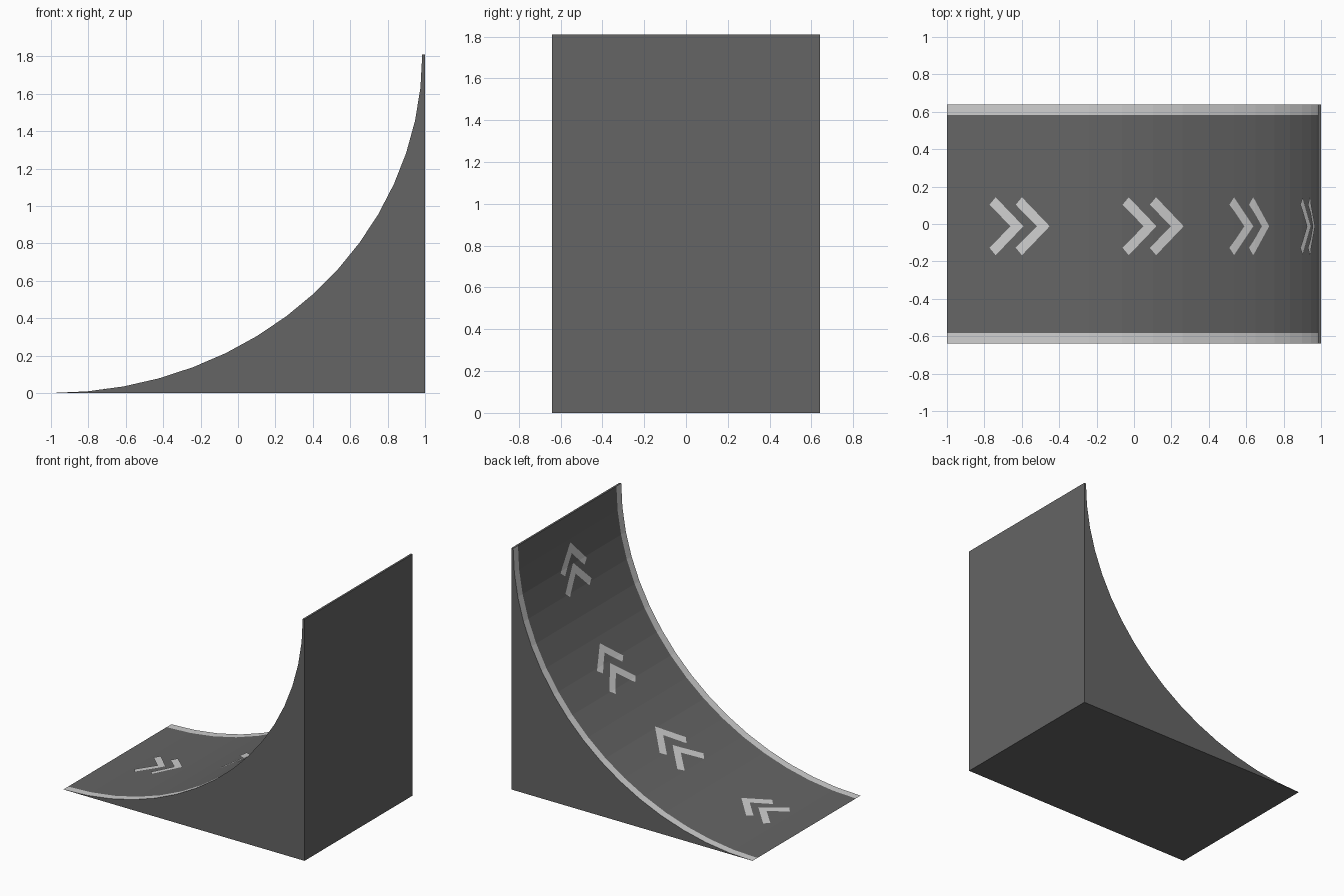
import bpy, bmesh, math
from mathutils import Vector

if "Cube" in bpy.data.objects:
    bpy.data.objects.remove(bpy.data.objects["Cube"])

SEGS = 16                 # flat facets along the curve
RX, RZ = 1.985, 1.81      # quarter-ellipse radii of the riding surface
STEP = 90 / SEGS          # degrees per facet


def material(name, value):
    m = bpy.data.materials.new(name)
    m.diffuse_color = (value, value, value, 1)
    m.use_nodes = True
    m.node_tree.nodes["Principled BSDF"].inputs["Base Color"].default_value = m.diffuse_color
    return m


dark = material("dark grey", 0.13)
light = material("light grey", 0.62)


def curve(i):
    """Corner i of the faceted curve, in the x-z plane."""
    t = math.radians(i * STEP)
    return Vector((-1 + RX * math.sin(t), 0, RZ * (1 - math.cos(t))))


def on_surface(s, y, lift):
    """Point on the facets at position s (in facets), lifted off slightly."""
    i = min(int(s + 1e-5), SEGS - 1)
    p = curve(i).lerp(curve(i + 1), s - i)
    t = math.radians(s * STEP)
    n = Vector((-math.sin(t) / RX, 0, math.cos(t) / RZ)).normalized()
    return p + n * lift + Vector((0, y, 0))


def finish(bm, name, mats):
    me = bpy.data.meshes.new(name)
    bm.to_mesh(me)
    bm.free()
    for m in mats:
        me.materials.append(m)
    ob = bpy.data.objects.new(name, me)
    bpy.context.collection.objects.link(ob)
    return ob


# Solid ramp: closed profile swept over four y positions, outer rows form the edge stripes
profile = [curve(i) for i in range(SEGS + 1)] + [Vector((1, 0, RZ)), Vector((1, 0, 0))]
bm = bmesh.new()
rows = [[bm.verts.new((p.x, y, p.z)) for p in profile] for y in (-0.64, -0.583, 0.583, 0.64)]
count = len(profile)
for r in range(3):
    for i in range(count):
        j = (i + 1) % count
        f = bm.faces.new((rows[r][i], rows[r][j], rows[r + 1][j], rows[r + 1][i]))
        f.material_index = 1 if i < SEGS and r != 1 else 0
bm.faces.new(rows[0])
bm.faces.new(rows[3][::-1])
bmesh.ops.recalc_face_normals(bm, faces=bm.faces[:])
finish(bm, "curved_ramp", [dark, light])


# Painted chevrons: drawn flat, cut at the facet borders, then laid on the surface
def chevron(name, back, tip):
    b, e = back / STEP, tip / STEP
    length = e - b
    notch, corner = b + 0.62 * length, b + 0.18 * length
    mid, half, inner = -0.012, 0.155, 0.115
    bm = bmesh.new()
    for side in (1, -1):
        pts = [(notch, mid), (e, mid), (corner, mid + side * half), (b, mid + side * inner)]
        bm.faces.new([bm.verts.new((s, y, 0)) for s, y in pts[::side]])
    for k in range(1, SEGS):
        bmesh.ops.bisect_plane(bm, geom=bm.verts[:] + bm.edges[:] + bm.faces[:],
                               plane_co=(k, 0, 0), plane_no=(1, 0, 0))
    for v in bm.verts:
        v.co = on_surface(v.co.x, v.co.y, 0.004)
    bmesh.ops.remove_doubles(bm, verts=bm.verts[:], dist=1e-4)
    finish(bm, name, [light])


spans = [(6.6, 11.9), (10.7, 16.1), (28.3, 34.4), (33.2, 39.7),
         (49.7, 55.8), (54.7, 60.5), (72.5, 79.0), (77.2, 83.7)]
for n, (back, tip) in enumerate(spans, 1):
    chevron(f"chevron_{n}", back, tip)
